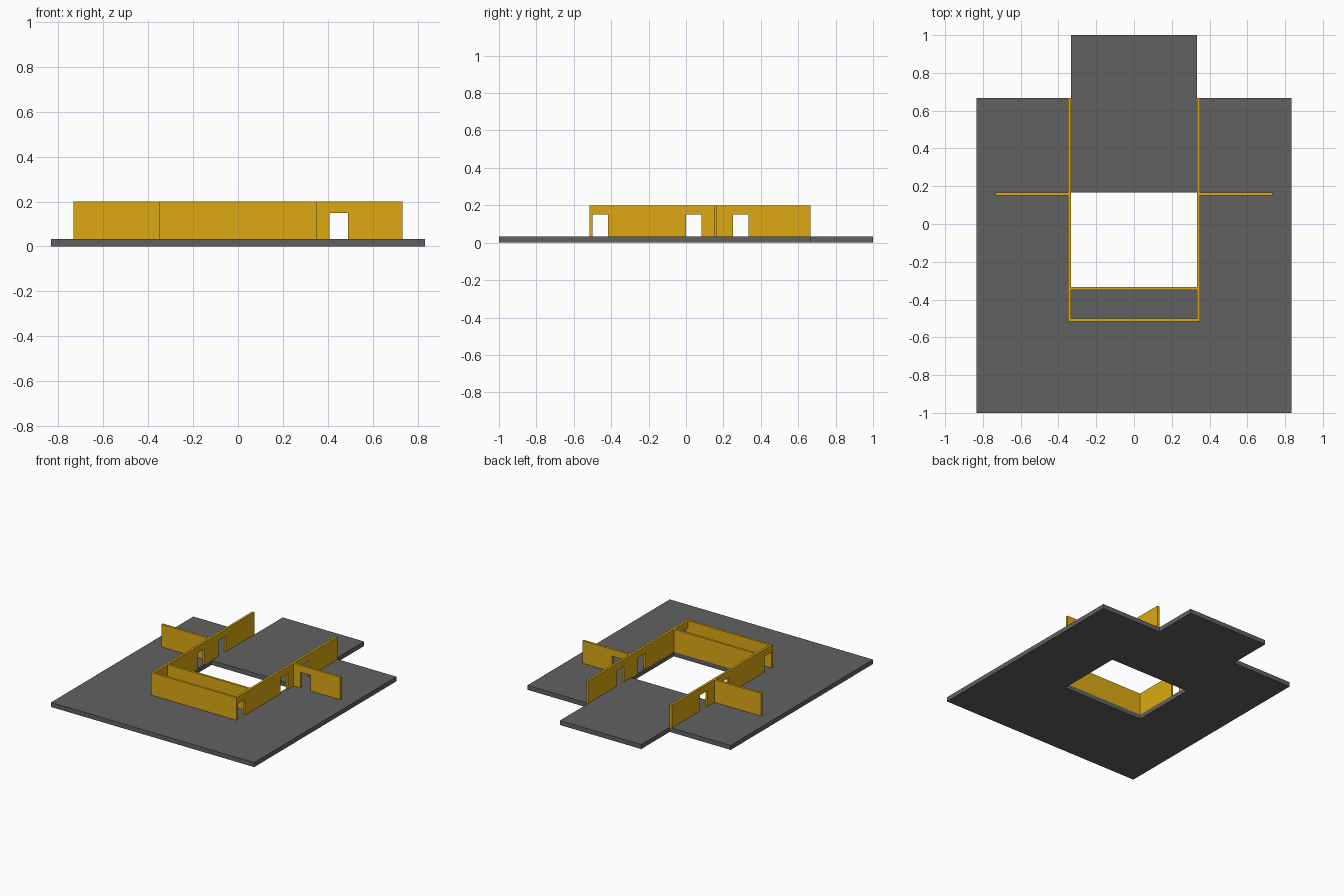
import bpy, bmesh
from mathutils import Vector

if "Cube" in bpy.data.objects:
    bpy.data.objects.remove(bpy.data.objects["Cube"])

FLOOR, TOP, DOOR_TOP = 0.0333, 0.2, 0.15
T = 0.0167       # wall thickness
DOOR_W = 0.0833
IN = 0.3333      # inner half width between the long walls


def material(name, color):
    m = bpy.data.materials.new(name)
    m.diffuse_color = color
    m.use_nodes = True
    m.node_tree.nodes["Principled BSDF"].inputs["Base Color"].default_value = m.diffuse_color
    return m


yellow = material("wall_yellow", (0.72, 0.40, 0.006, 1))
grey = material("floor_grey", (0.12, 0.12, 0.12, 1))


def extruded(name, loops, depth, mat):
    """Fill outline loops (the first may contain holes) and extrude by depth."""
    bm = bmesh.new()
    if len(loops) == 1:
        bm.faces.new([bm.verts.new(p) for p in loops[0]])
    else:
        for loop in loops:
            vs = [bm.verts.new(p) for p in loop]
            for i, v in enumerate(vs):
                bm.edges.new((v, vs[i - 1]))
        bmesh.ops.triangle_fill(bm, edges=bm.edges[:], use_beauty=True)
    res = bmesh.ops.extrude_face_region(bm, geom=bm.faces[:])
    verts = [g for g in res["geom"] if isinstance(g, bmesh.types.BMVert)]
    bmesh.ops.translate(bm, verts=verts, vec=Vector(depth))
    bmesh.ops.recalc_face_normals(bm, faces=bm.faces[:])
    mesh = bpy.data.meshes.new(name)
    bm.to_mesh(mesh)
    bm.free()
    mesh.materials.append(mat)
    obj = bpy.data.objects.new(name, mesh)
    bpy.context.collection.objects.link(obj)
    return obj


def wall(name, axis, start, end, near, doors=()):
    """Wall running along an axis, with door notches rising from the floor."""
    pts = [(start, FLOOR)]
    for d in doors:
        e = d + DOOR_W
        # a door always keeps its own jambs inside the wall length
        pts += [(d, FLOOR), (d, DOOR_TOP), (e, DOOR_TOP), (e, FLOOR)]
    pts += [(end, FLOOR), (end, TOP), (start, TOP)]
    if axis == "x":
        return extruded(name, [[(u, near, z) for u, z in pts]], (0, T, 0), yellow)
    return extruded(name, [[(near, u, z) for u, z in pts]], (T, 0, 0), yellow)


# floor slab with rear tongue and rectangular opening
half = [(0.8333, -1), (0.8333, 0.6667), (IN, 0.6667), (IN, 1)]
outline = [(x, y, 0) for x, y in half] + [(-x, y, 0) for x, y in reversed(half)]
opening = [(-IN, -0.3333, 0), (IN, -0.3333, 0), (IN, 0.1667, 0), (-IN, 0.1667, 0)]
extruded("floor_slab", [outline, opening], (0, 0, FLOOR), grey)

# long side walls, three doorways each
for side, near in (("left", -IN - T), ("right", IN)):
    wall(side + "_long_wall", "y", -0.5 - T, 0.6667, near, (-0.5, 0.0, 0.25))

# cross walls closing the front corridor
wall("front_cross_wall", "x", -IN, IN, -0.5 - T)
wall("inner_cross_wall", "x", -IN, IN, -0.3333 - T)

# wing walls, only the right one has a doorway
wall("left_wing_wall", "x", -0.7333, -IN - T, 0.15)
wall("right_wing_wall", "x", IN + T, 0.7333, 0.15, (0.4067,))
